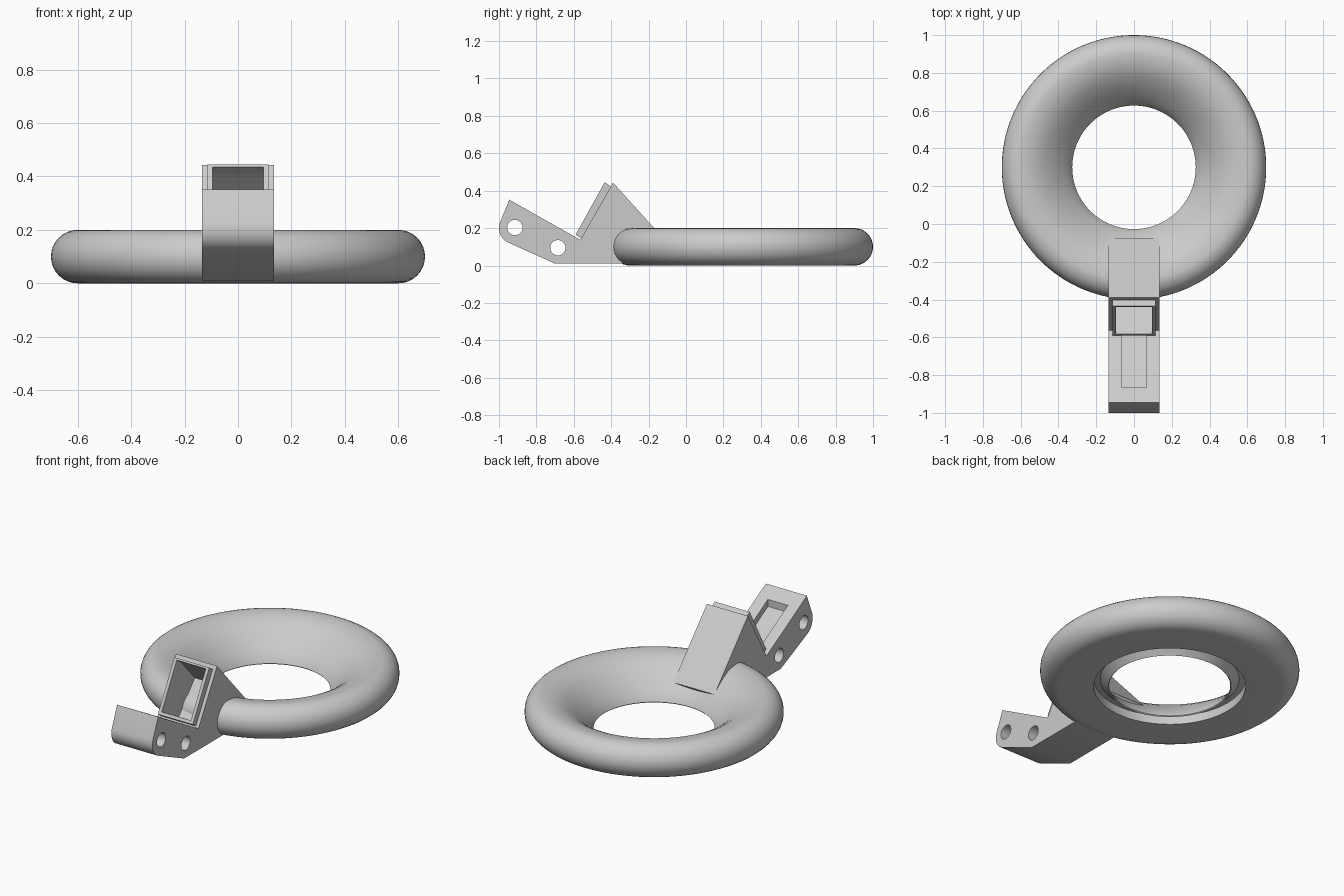
import bpy, bmesh, math
from mathutils import Vector

if "Cube" in bpy.data.objects:
    bpy.data.objects.remove(bpy.data.objects["Cube"], do_unlink=True)

grey = bpy.data.materials.new("light_grey")
grey.use_nodes = True
COLOUR = (0.6, 0.6, 0.6, 1)
grey.diffuse_color = COLOUR
grey.node_tree.nodes["Principled BSDF"].inputs["Base Color"].default_value = COLOUR


def finish(name, bm):
    bmesh.ops.recalc_face_normals(bm, faces=bm.faces)
    mesh = bpy.data.meshes.new(name)
    bm.to_mesh(mesh)
    bm.free()
    mesh.materials.append(grey)
    obj = bpy.data.objects.new(name, mesh)
    bpy.context.collection.objects.link(obj)
    return obj


def activate(obj):
    bpy.ops.object.select_all(action='DESELECT')
    obj.select_set(True)
    bpy.context.view_layer.objects.active = obj


def smooth(obj):
    activate(obj)
    bpy.ops.object.shade_smooth_by_angle(angle=math.radians(35))


def slab(name, outline, half_width):
    """Extrude a (y, z) outline across x, centred on x = 0."""
    bm = bmesh.new()
    face = bm.faces.new([bm.verts.new((-half_width, y, z)) for y, z in outline])
    new = bmesh.ops.extrude_face_region(bm, geom=[face])["geom"]
    bmesh.ops.translate(bm, vec=(2 * half_width, 0, 0),
                        verts=[v for v in new if isinstance(v, bmesh.types.BMVert)])
    return finish(name, bm)


def cut(obj, cutter):
    cutter.hide_render = True
    mod = obj.modifiers.new("cut", 'BOOLEAN')
    mod.operation = 'DIFFERENCE'
    mod.solver = 'EXACT'
    mod.object = cutter
    activate(obj)
    bpy.ops.object.modifier_apply(modifier=mod.name)
    bpy.data.objects.remove(cutter, do_unlink=True)


def arc(cy, cz, r, start, end, steps):
    angles = [math.radians(start + (end - start) * i / steps) for i in range(steps + 1)]
    return [(cy + r * math.cos(a), cz + r * math.sin(a)) for a in angles]


# Ring: rounded rim, funnel inside, shallow groove underneath
def ring_seat():
    funnel = [(0.56, 0.195), (0.52, 0.184), (0.48, 0.163), (0.44, 0.134),
              (0.41, 0.108), (0.38, 0.078), (0.355, 0.05), (0.337, 0.025), (0.327, 0.005)]
    groove = [(0.332, 0), (0.35, 0.02), (0.375, 0.045), (0.41, 0.05), (0.41, 0)]
    section = arc(0.6, 0.1, 0.1, -90, 90, 16) + funnel + groove
    bm = bmesh.new()
    verts = [bm.verts.new((r, 0.3, z)) for r, z in section]
    edges = [bm.edges.new((a, b)) for a, b in zip(verts, verts[1:] + verts[:1])]
    bmesh.ops.spin(bm, geom=verts + edges, cent=(0, 0.3, 0), axis=(0, 0, 1),
                   angle=math.tau, steps=128, use_merge=True)
    bmesh.ops.remove_doubles(bm, verts=bm.verts, dist=0.0001)
    smooth(finish("ring_seat", bm))


ring_seat()

# Bracket: hinge arm and wedge in one side outline
outline = [(-0.945, 0.352)] + arc(-0.915, 0.2, 0.085, 160, 245, 8) + [
    (-0.7, 0.01), (-0.14, 0.01), (-0.075, 0.095), (-0.17, 0.2),
    (-0.39, 0.443), (-0.565, 0.137)]
bracket = slab("bracket", outline, 0.135)

# Raised frame on the sloped front of the wedge
frame = slab("socket_frame", [(-0.435, 0.445), (-0.59, 0.165),
                              (-0.555, 0.14), (-0.398, 0.42)], 0.115)

# Hollow socket through frame and wedge
POCKET = [(-0.47, 0.455), (-0.40, 0.408), (-0.27, 0.265), (-0.42, 0.09), (-0.61, 0.197)]
for part in (bracket, frame):
    cut(part, slab("pocket_cutter", POCKET, 0.096))

# Slot along the top of the arm
cut(bracket, slab("slot_cutter", [(-0.865, 0.4), (-0.865, 0.265),
                                  (-0.59, 0.105), (-0.59, 0.4)], 0.066))

# Two pin holes across the arm
for y, z in ((-0.915, 0.203), (-0.685, 0.095)):
    cut(bracket, slab("pin_cutter", arc(y, z, 0.041, 0, 348.75, 31), 0.3))

smooth(bracket)
